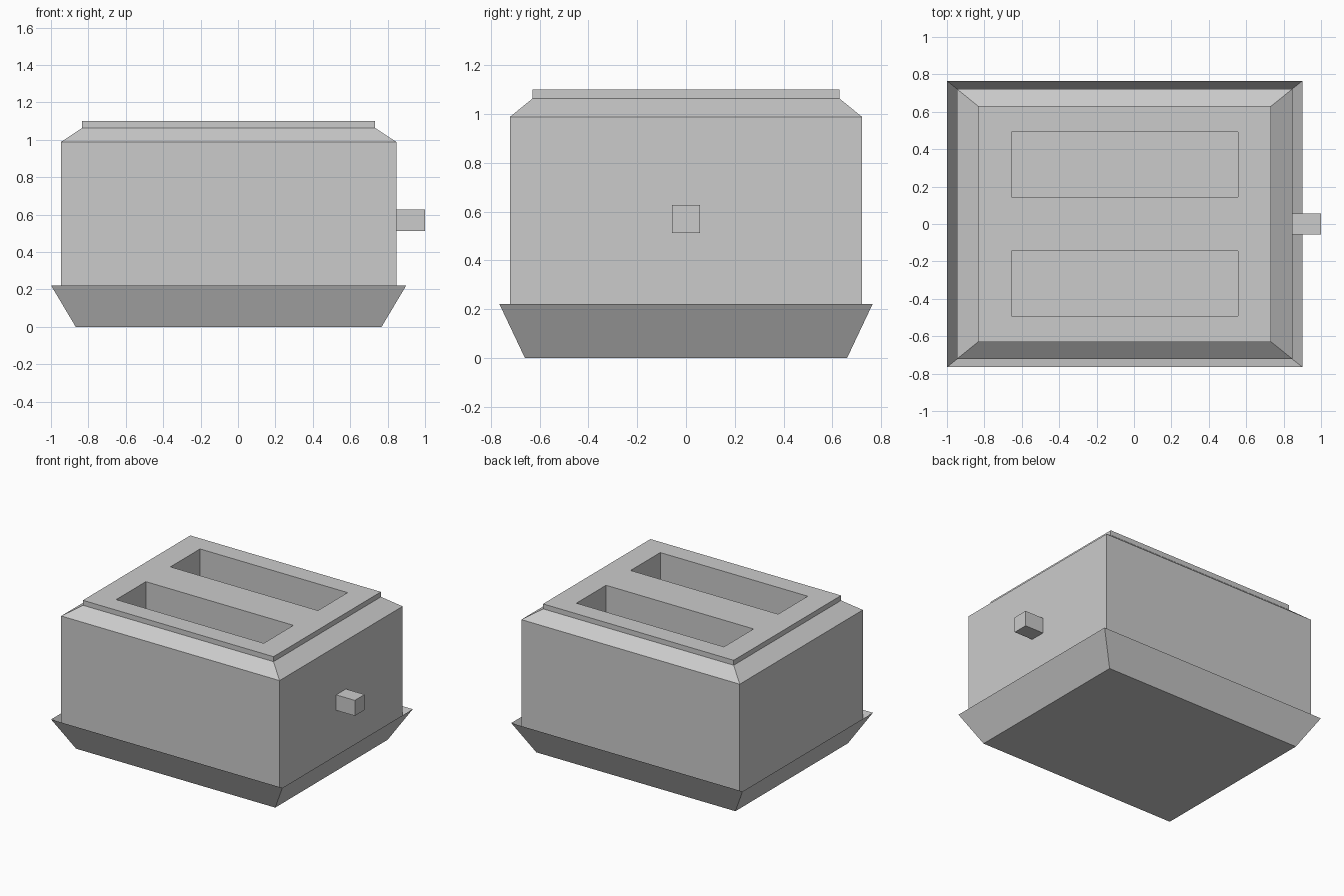
import bpy
import bmesh

cube = bpy.data.objects.get("Cube")
if cube:
    bpy.data.objects.remove(cube, do_unlink=True)

CENTRE_X = -0.05  # the housing sits off centre to leave room for the lever

grey = bpy.data.materials.new("light_grey")
grey.use_nodes = True
colour = (0.6, 0.6, 0.6, 1)
grey.diffuse_color = colour
grey.node_tree.nodes["Principled BSDF"].inputs["Base Color"].default_value = colour


def stack(name, sections, cx=CENTRE_X, cy=0, open_top=False):
    """Loft rectangles given as (half_x, half_y, z), from the bottom up."""
    bm = bmesh.new()
    rings = [[bm.verts.new((cx + sx * hx, cy + sy * hy, z))
              for sx, sy in ((-1, -1), (1, -1), (1, 1), (-1, 1))]
             for hx, hy, z in sections]
    bm.faces.new(rings[0][::-1])
    for low, high in zip(rings, rings[1:]):
        for i in range(4):
            j = (i + 1) % 4
            bm.faces.new((low[i], low[j], high[j], high[i]))
    if not open_top:
        bm.faces.new(rings[-1])
    mesh = bpy.data.meshes.new(name)
    bm.to_mesh(mesh)
    bm.free()
    mesh.materials.append(grey)
    obj = bpy.data.objects.new(name, mesh)
    bpy.context.collection.objects.link(obj)
    return obj


# Flared base: an open tray that the housing rests in
stack("base_tray", [(0.818, 0.66, 0), (0.95, 0.765, 0.222)], open_top=True)

# Housing with sloped shoulders and a raised top plate
housing = stack("housing", [(0.897, 0.722, 0.136), (0.897, 0.722, 0.988),
                            (0.783, 0.63, 1.063), (0.783, 0.63, 1.1)])

# Two bread slots cut into the top
for side in (-1, 1):
    cutter = stack("slot_cutter", [(0.606, 0.174, 0.3), (0.606, 0.174, 1.3)],
                   cy=side * 0.318)
    cutter.hide_render = True
    cut = housing.modifiers.new("slot", "BOOLEAN")
    cut.operation = "DIFFERENCE"
    cut.solver = "EXACT"
    cut.object = cutter
    bpy.context.view_layer.objects.active = housing
    bpy.ops.object.modifier_apply(modifier=cut.name)
    bpy.data.objects.remove(cutter, do_unlink=True)

# Push-down lever on the left end
stack("lever", [(0.078, 0.057, 0.513), (0.078, 0.057, 0.628)], cx=0.922)
